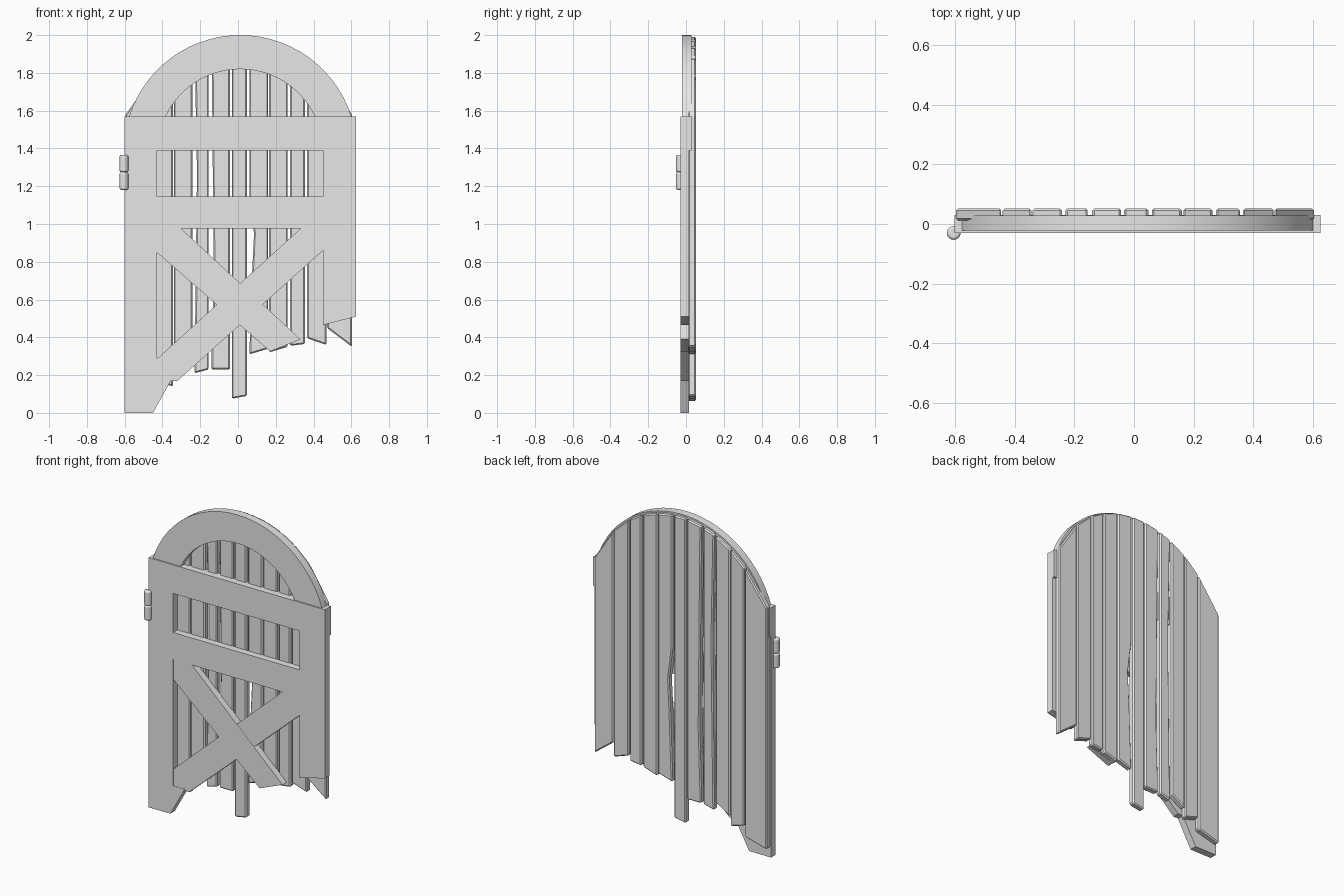
import bpy, bmesh
from math import sqrt, asin, sin, cos, pi, radians

if "Cube" in bpy.data.objects:
    bpy.data.objects.remove(bpy.data.objects["Cube"], do_unlink=True)

grey = bpy.data.materials.new("weathered grey")
grey.use_nodes = True
grey.diffuse_color = (0.8, 0.8, 0.8, 1)
grey.node_tree.nodes["Principled BSDF"].inputs["Base Color"].default_value = (0.8, 0.8, 0.8, 1)


def finish(ob, bevel=0, segments=1, smooth=False):
    ob.data.materials.clear()
    ob.data.materials.append(grey)
    if bevel:
        mod = ob.modifiers.new("worn edges", "BEVEL")
        mod.width, mod.segments = bevel, segments
        mod.limit_method = "ANGLE"
    if smooth:
        bpy.ops.object.select_all(action="DESELECT")
        ob.select_set(True)
        bpy.context.view_layer.objects.active = ob
        bpy.ops.object.shade_smooth_by_angle(angle=radians(30))


def board(name, outline, front, back, **style):
    """Extrude an x-z outline from y = front to y = back."""
    bm = bmesh.new()
    face = bm.faces.new([bm.verts.new((x, front, z)) for x, z in outline])
    new = bmesh.ops.extrude_face_region(bm, geom=[face])["geom"]
    moved = [g for g in new if isinstance(g, bmesh.types.BMVert)]
    bmesh.ops.translate(bm, verts=moved, vec=(0, back - front, 0))
    bmesh.ops.recalc_face_normals(bm, faces=bm.faces)
    mesh = bpy.data.meshes.new(name)
    bm.to_mesh(mesh)
    bm.free()
    ob = bpy.data.objects.new(name, mesh)
    bpy.context.collection.objects.link(ob)
    finish(ob, **style)


# Frame: two stiles, rails and the broken foot
FRONT, BACK = -0.03, 0.015
LEFT, RIGHT, SHOULDER = -0.602, 0.625, 1.57
board("right_stile", [(LEFT, 0.18), (-0.43, 0.18), (-0.43, SHOULDER), (LEFT, SHOULDER)], FRONT, BACK)
board("left_stile", [(0.45, 0.465), (RIGHT, 0.51), (RIGHT, SHOULDER), (0.45, SHOULDER)], FRONT, BACK)
board("broken_bottom_rail", [(LEFT, 0), (-0.45, 0), (-0.35, 0.18), (LEFT, 0.18)], FRONT, BACK)
for name, low, high, back in (("upper_rail", 1.39, SHOULDER, 0.03), ("middle_rail", 0.975, 1.145, BACK)):
    board(name, [(LEFT, low), (RIGHT, low), (RIGHT, high), (LEFT, high)], FRONT, back)

# Crossed braces, one snapped off
board("broken_brace", [(-0.43, 0.85), (0.17, 0.325), (0.33, 0.39), (-0.3, 0.975), (-0.43, 0.975)],
      FRONT + 0.001, BACK)
board("whole_brace", [(-0.43, 0.17), (-0.32, 0.17), (0.45, 0.86), (0.45, 0.975), (0.33, 0.975), (-0.43, 0.285)],
      FRONT + 0.002, BACK)

# Arched head
CX, CZ, OUTER, INNER = 0.012, 1.383, 0.617, 0.437


def arc(radius, steps=28):
    half = pi / 2 - asin((SHOULDER - CZ) / radius)
    angles = [half * (2 * i / steps - 1) for i in range(steps + 1)]
    return [(CX + radius * sin(a), CZ + radius * cos(a)) for a in angles]


board("arched_head", arc(OUTER) + arc(INNER)[::-1], -0.022, 0.028, smooth=True)


# Planks: left x, right x, broken left and right bottom heights
def top_height(x):
    return max(1.58, CZ + sqrt(max(0, 0.609 ** 2 - (x - CX) ** 2)))


planks = [
    (-0.596, -0.445, 0.06, 0.10), (-0.44, -0.344, 0.17, 0.14), (-0.34, -0.241, 0.20, 0.26),
    (-0.23, -0.155, 0.21, 0.23), (-0.14, -0.043, 0.23, 0.23), (-0.033, 0.048, 0.075, 0.09),
    (0.06, 0.16, 0.31, 0.34), (0.165, 0.263, 0.32, 0.35), (0.275, 0.355, 0.355, 0.365),
    (0.365, 0.468, 0.395, 0.36), (0.471, 0.603, 0.45, 0.35),
]
# Splintered left edges: plank number -> (inset, height)
chips = {4: [(0.012, 1.32), (0.012, 1.2)],
         5: [(0.012, 0.7), (0.0, 0.3)],
         7: [(0.0, 1.15), (0.025, 0.95), (0.015, 0.75)]}
for n, (x0, x1, z0, z1) in enumerate(planks, 1):
    outline = [(x0, z0), (x1, z1), (x1, top_height(x1)), (x0, top_height(x0))]
    outline += [(x0 + inset, z) for inset, z in chips.get(n, [])]
    board(f"plank_{n}", outline, 0.012, 0.052, bevel=0.007)

# Hinge knuckles
for name, z in (("lower_hinge_knuckle", 1.227), ("upper_hinge_knuckle", 1.32)):
    bpy.ops.mesh.primitive_cylinder_add(vertices=20, radius=0.023, depth=0.092, location=(-0.604, -0.03, z))
    knuckle = bpy.context.object
    knuckle.name = name
    finish(knuckle, bevel=0.008, segments=2, smooth=True)
